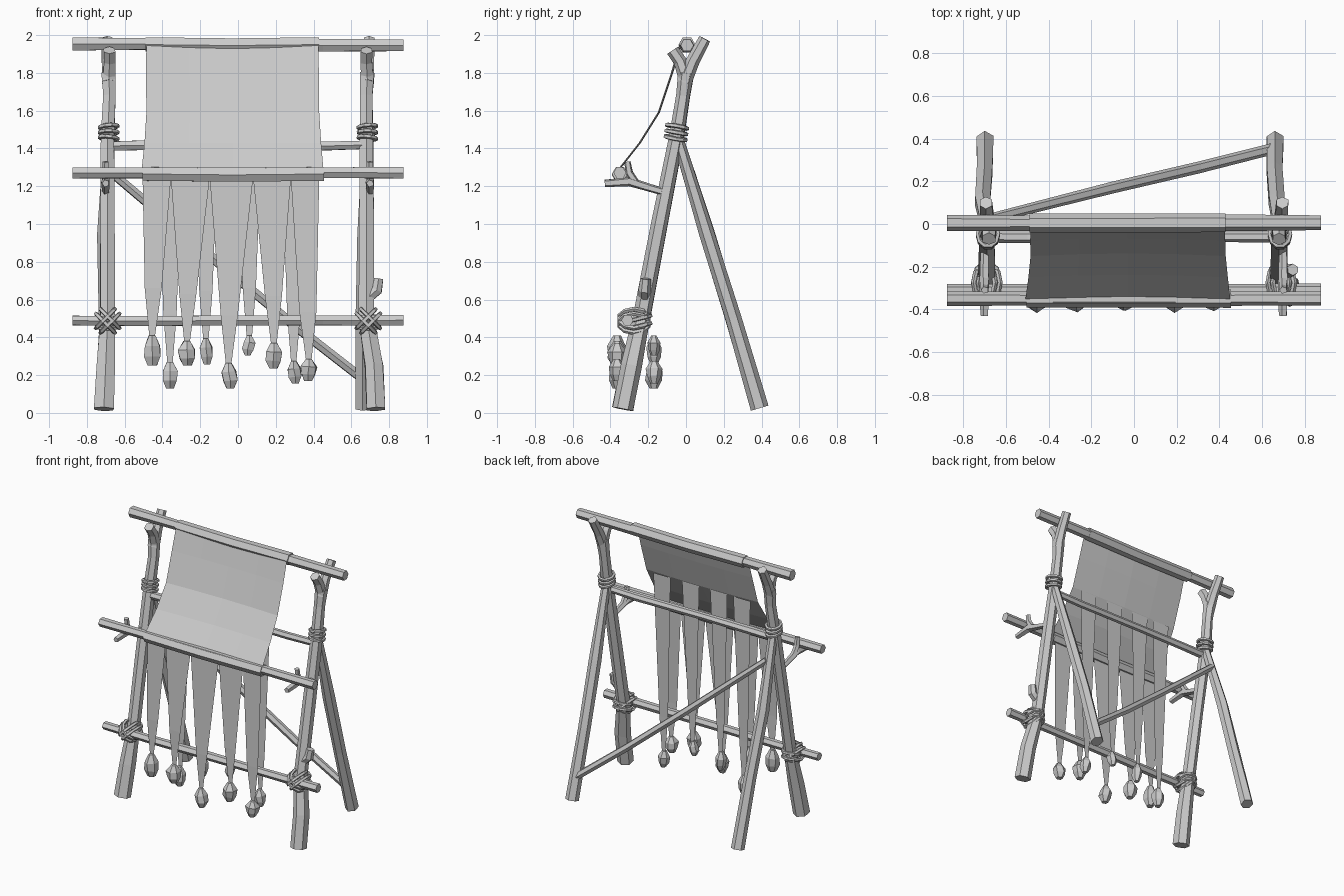
import bpy, math, random
from mathutils import Vector

random.seed(4)
if "Cube" in bpy.data.objects:
    bpy.data.objects.remove(bpy.data.objects["Cube"])

grey = bpy.data.materials.new("plain_grey")
grey.use_nodes = True
grey.diffuse_color = (0.6, 0.6, 0.6, 1)
grey.node_tree.nodes["Principled BSDF"].inputs["Base Color"].default_value = (0.6, 0.6, 0.6, 1)


def make(name, verts, faces):
    mesh = bpy.data.meshes.new(name)
    mesh.from_pydata([tuple(v) for v in verts], [], faces)
    mesh.materials.append(grey)
    obj = bpy.data.objects.new(name, mesh)
    bpy.context.collection.objects.link(obj)
    return obj


def limb(name, path, radii, sides=6, jitter=0.06, closed=False):
    """Faceted tube along a path, with slightly uneven hewn rings."""
    pts = [Vector(p) for p in path]
    n = len(pts)
    if not isinstance(radii, (list, tuple)):
        radii = [radii] * n
    overall = (pts[-1] - pts[0]).normalized()
    ref = Vector((1, 0, 0)) if abs(overall.x) < 0.7 else Vector((0, 0, 1))
    verts, faces = [], []
    for i, p in enumerate(pts):
        if closed:
            t = pts[(i + 1) % n] - pts[i - 1]
            ref = p - sum(pts, Vector()) / n
        else:
            t = pts[min(i + 1, n - 1)] - pts[max(i - 1, 0)]
        t.normalize()
        u = (ref - t * ref.dot(t)).normalized()
        w = t.cross(u)
        for k in range(sides):
            a = math.tau * (k + 0.5) / sides
            r = radii[i] * (1 + random.uniform(-jitter, jitter))
            verts.append(p + (u * math.cos(a) + w * math.sin(a)) * r)
    for i in range(n if closed else n - 1):
        j = (i + 1) % n
        for k in range(sides):
            m = (k + 1) % sides
            faces.append((i * sides + k, i * sides + m, j * sides + m, j * sides + k))
    if not closed:
        faces.append(tuple(reversed(range(sides))))
        faces.append(tuple(range((n - 1) * sides, n * sides)))
    return make(name, verts, faces)


def rope_loop(name, centre, u, v, thick=0.012):
    """Closed rope ring spanned by two half-axis vectors."""
    c, u, v = Vector(centre), Vector(u), Vector(v)
    ring = [c + u * math.cos(math.tau * i / 10) + v * math.sin(math.tau * i / 10) for i in range(10)]
    limb(name, ring, thick, 5, 0.05, True)


def sheet(name, rows):
    """Cloth panel from rows of points of equal length."""
    w = len(rows[0])
    faces = [(r * w + c, r * w + c + 1, (r + 1) * w + c + 1, (r + 1) * w + c)
             for r in range(len(rows) - 1) for c in range(w - 1)]
    return make(name, [p for row in rows for p in row], faces)


# Side frames: forked front post, rear leg, lashings and beam bracket
for side, s in (("left", 1), ("right", -1)):
    foot = 0.73 if s > 0 else 0.71
    mid = 0.68 if s > 0 else 0.69
    limb(side + "_post",
         [(s * foot, -0.335, 0.02), (s * (foot - 0.01), -0.29, 0.25), (s * mid, -0.235, 0.5),
          (s * mid, -0.14, 1.0), (s * mid, -0.05, 1.46), (s * 0.68, -0.015, 1.68), (s * 0.685, 0.0, 1.8)],
         [0.058, 0.055, 0.046, 0.044, 0.04, 0.037, 0.042])
    limb(side + "_fork_back", [(s * 0.685, -0.01, 1.75), (s * 0.69, 0.035, 1.86), (s * 0.695, 0.1, 1.98)],
         [0.04, 0.036, 0.032])
    limb(side + "_fork_front", [(s * 0.685, 0.0, 1.77), (s * 0.68, -0.03, 1.86), (s * 0.68, -0.07, 1.92)],
         [0.038, 0.036, 0.034])
    hip = 0.66 if s > 0 else 0.70
    limb(side + "_rear_leg",
         [(s * hip, 0.39, 0.025), (s * hip, 0.25, 0.5), (s * (hip + 0.01), 0.11, 0.95), (s * 0.685, -0.045, 1.46)],
         [0.046, 0.042, 0.042, 0.03])
    for i in range(3):
        rope_loop(side + "_upper_lashing", (s * 0.685, -0.055 + i * 0.004, 1.455 + i * 0.03),
                  (0.047, 0, 0.004 * (i - 1)), (0, 0.056, -0.01))
    for d in (-1, 1):
        for off in (-0.012, 0.012):
            rope_loop(side + "_cross_lashing", (s * 0.69 + off, -0.275, 0.487 - off * d),
                      (0.05, 0, 0.05 * d), (0, 0.082, 0))
    for z in (0.46, 0.5):
        rope_loop(side + "_lower_lashing", (s * 0.69, -0.245, z), (0.058, 0, 0), (0, 0.06, 0.015))
    bx = s * 0.7
    limb(side + "_bracket", [(bx, -0.12, 1.17), (bx, -0.22, 1.2), (bx, -0.3, 1.225), (bx, -0.43, 1.215)],
         [0.02, 0.023, 0.025, 0.02], 5)
    limb(side + "_bracket_prong", [(bx, -0.26, 1.21), (bx, -0.3, 1.27), (bx, -0.31, 1.33)],
         [0.022, 0.02, 0.018], 5)

limb("branch_stub", [(0.69, -0.22, 0.61), (0.735, -0.22, 0.65), (0.745, -0.215, 0.71)], [0.03, 0.032, 0.028])


# Cross beams and diagonal brace
def beam(name, y, z, r, half=0.877):
    xs = [-half, -0.5, -0.1, 0.45, half]
    limb(name, [(x, y, z + random.uniform(-0.006, 0.006)) for x in xs],
         [r * random.uniform(0.93, 1.05) for x in xs])


beam("top_beam", 0.005, 1.95, 0.037)
beam("cloth_beam", -0.35, 1.27, 0.034)
beam("lower_beam", -0.31, 0.485, 0.031)
beam("rear_beam", -0.06, 1.415, 0.027, 0.66)
limb("diagonal_brace", [(-0.68, 0.025, 1.28), (-0.1, 0.17, 0.79), (0.3, 0.265, 0.46), (0.66, 0.355, 0.18)],
     [0.024, 0.027, 0.027, 0.026])

# Woven cloth: wraps around both beams with a sagging panel between
limb("cloth_top_wrap", [(-0.49, 0.005, 1.95), (-0.03, 0.005, 1.945), (0.43, 0.005, 1.95)], 0.044, 6, 0.02)
limb("cloth_bottom_wrap", [(-0.505, -0.35, 1.265), (-0.03, -0.35, 1.26), (0.455, -0.35, 1.265)], 0.042, 6, 0.02)
rows = []
for y, z, x0, x1 in ((-0.03, 1.965, -0.485, 0.425), (-0.08, 1.8, -0.487, 0.428),
                     (-0.15, 1.59, -0.485, 0.43), (-0.25, 1.43, -0.495, 0.44), (-0.36, 1.29, -0.51, 0.452)):
    rows.append([(x0 + (x1 - x0) * k / 4, y + 0.012 * math.sin(math.pi * k / 4), z) for k in range(5)])
sheet("cloth_panel", rows)


# Warp strips, each tapering to a hanging stone
def strip(name, y_top, y_low, z_top, x0, x1, wide, x, z_end):
    z_mid = z_end + 0.27
    centre = x * 0.75 + (x0 + x1) / 8
    rows = [[(x0, y_top, z_top), (x1, y_top, z_top)],
            [(centre - wide / 2, y_low, z_mid), (centre + wide / 2, y_low, z_mid)],
            [(x - 0.013, y_low, z_end), (x + 0.013, y_low, z_end)]]
    sheet(name + "_strip", rows)


def stone(name, x, y, z0, z1, r):
    h = z1 - z0
    tilt = random.uniform(-0.012, 0.012)
    limb(name + "_stone",
         [(x + tilt, y, z0), (x + tilt, y, z0 + h * 0.3), (x, y, z0 + h * 0.65), (x, y, z1)],
         [r * 0.5, r * 0.95, r, r * 0.4], 6, 0.14)


edges = [-0.505, -0.355, -0.15, 0.08, 0.28, 0.43]
front = [(-0.455, 0.25, 0.41, 0.05), (-0.27, 0.25, 0.38, 0.05), (-0.05, 0.13, 0.265, 0.042),
         (0.19, 0.235, 0.37, 0.046), (0.375, 0.17, 0.285, 0.046)]
for i, (x, z0, z1, r) in enumerate(front):
    strip("front_warp", -0.34, -0.36, 1.245, edges[i], edges[i + 1], 0.09, x, z1 - 0.02)
    stone("front_warp", x, -0.365, z0, z1, r)

rear = [(-0.36, 0.13, 0.27, 0.044), (-0.17, 0.255, 0.395, 0.036), (0.06, 0.305, 0.41, 0.034), (0.295, 0.155, 0.275, 0.04)]
for x, z0, z1, r in rear:
    strip("rear_warp", -0.14, -0.16, 1.585, x - 0.07, x + 0.07, 0.07, x, z1 - 0.02)
    stone("rear_warp", x, -0.17, z0, z1, r)
